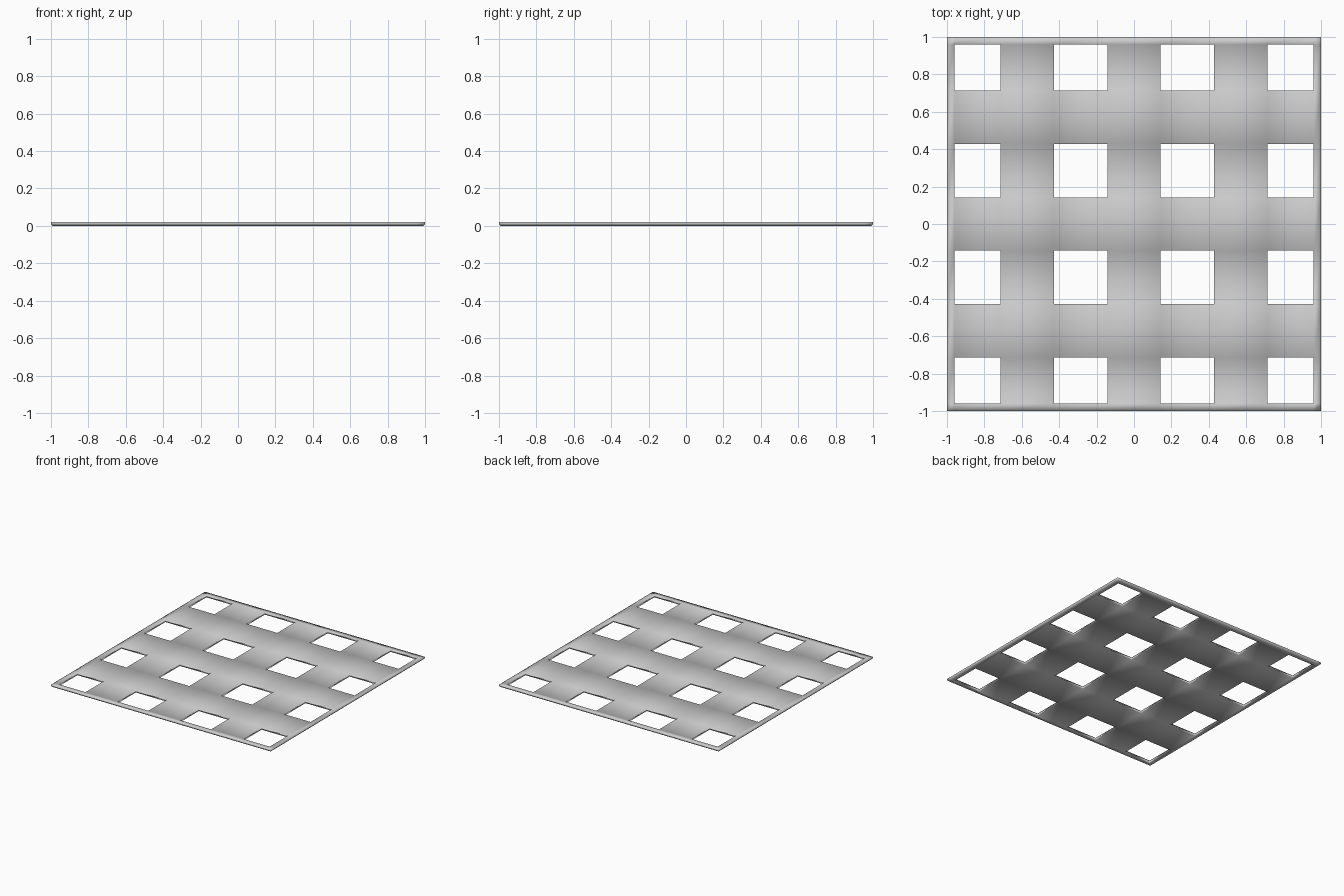
import bpy, bmesh

if "Cube" in bpy.data.objects:
    bpy.data.objects.remove(bpy.data.objects["Cube"])

THICK = 0.02
CHAMFER = 0.01

# Seven equal divisions, with a thin rim line near the outer edge
inner = [-1 + 2 * i / 7 for i in range(1, 7)]
lines = [-1.0, -0.96] + inner + [0.96, 1.0]
n = len(lines)

bm = bmesh.new()
verts = [[bm.verts.new((x, y, 0)) for y in lines] for x in lines]


def is_hole(i, j):
    return i % 2 == 1 and j % 2 == 1


# Flat lattice with 4 x 4 square openings
for i in range(n - 1):
    for j in range(n - 1):
        if not is_hole(i, j):
            bm.faces.new((verts[i][j], verts[i + 1][j],
                          verts[i + 1][j + 1], verts[i][j + 1]))

# Give the lattice thickness
base_faces = bm.faces[:]
res = bmesh.ops.extrude_face_region(bm, geom=base_faces, use_keep_orig=True)
top = [g for g in res["geom"] if isinstance(g, bmesh.types.BMVert)]
bmesh.ops.translate(bm, verts=top, vec=(0, 0, THICK))
bmesh.ops.recalc_face_normals(bm, faces=bm.faces[:])


# Chamfer the lower outer edge
def on_outer(e):
    a, b = (v.co for v in e.verts)
    return any(abs(a[k]) > 0.999 and abs(a[k] - b[k]) < 1e-6 for k in (0, 1))


edges = [e for e in bm.edges
         if on_outer(e) and all(v.co.z < 0.001 for v in e.verts)]
bmesh.ops.bevel(bm, geom=edges, offset=CHAMFER, segments=1,
                profile=0.5, affect='EDGES')
bmesh.ops.recalc_face_normals(bm, faces=bm.faces[:])

for f in bm.faces:
    f.smooth = True

mesh = bpy.data.meshes.new("lattice_panel")
bm.to_mesh(mesh)
bm.free()
panel = bpy.data.objects.new("lattice_panel", mesh)
bpy.context.collection.objects.link(panel)
